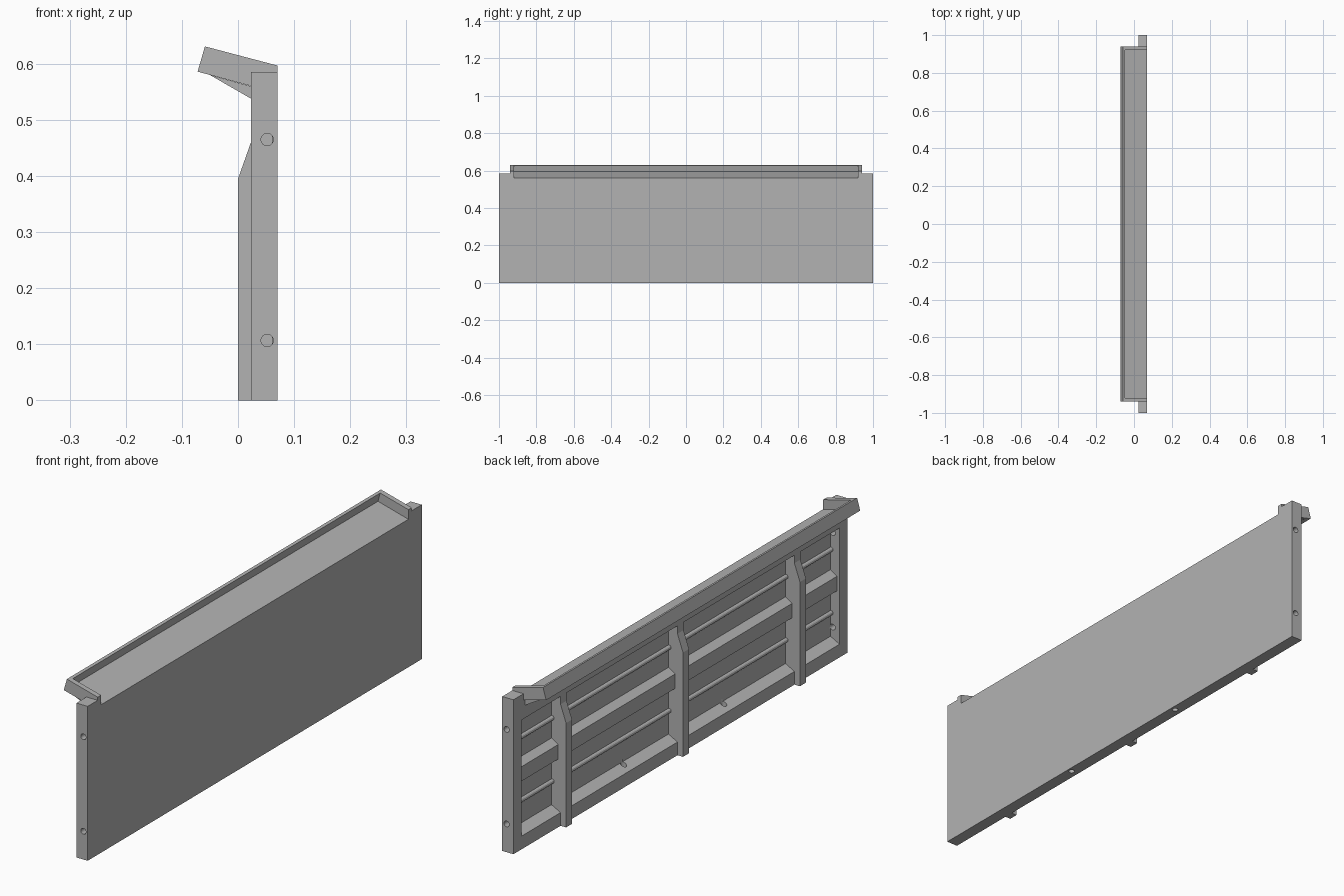
import bpy, bmesh
from mathutils import Matrix, Vector

cube = bpy.data.objects.get("Cube")
if cube:
    bpy.data.objects.remove(cube, do_unlink=True)

grey = bpy.data.materials.new("plain grey")
grey.use_nodes = True
GREY = (0.45, 0.45, 0.45, 1)
grey.diffuse_color = GREY
grey.node_tree.nodes["Principled BSDF"].inputs["Base Color"].default_value = GREY


def finish(name, bm):
    bmesh.ops.recalc_face_normals(bm, faces=bm.faces)
    mesh = bpy.data.meshes.new(name)
    bm.to_mesh(mesh)
    bm.free()
    mesh.materials.append(grey)
    obj = bpy.data.objects.new(name, mesh)
    bpy.context.collection.objects.link(obj)
    return obj


def extrude(name, profile, y0, y1):
    """Sweep an (x, z) profile along y."""
    bm = bmesh.new()
    face = bm.faces.new([bm.verts.new((x, y0, z)) for x, z in profile])
    out = bmesh.ops.extrude_face_region(bm, geom=[face])
    verts = [v for v in out["geom"] if isinstance(v, bmesh.types.BMVert)]
    bmesh.ops.translate(bm, verts=verts, vec=(0, y1 - y0, 0))
    return finish(name, bm)


def cylinder(name, centre, radius, length, axis, sides=24):
    bm = bmesh.new()
    turn = Vector((0, 0, 1)).rotation_difference(Vector(axis)).to_matrix().to_4x4()
    bmesh.ops.create_cone(bm, cap_ends=True, segments=sides, radius1=radius,
                          radius2=radius, depth=length,
                          matrix=Matrix.Translation(centre) @ turn)
    return finish(name, bm)


def cut(obj, cutters):
    """Subtract every cutter from the object and bake the result."""
    for cutter in cutters:
        mod = obj.modifiers.new("cut", 'BOOLEAN')
        mod.operation = 'DIFFERENCE'
        mod.solver = 'EXACT'
        mod.object = cutter
    bpy.context.view_layer.update()
    graph = bpy.context.evaluated_depsgraph_get()
    baked = bpy.data.meshes.new_from_object(obj.evaluated_get(graph))
    obj.modifiers.clear()
    obj.data = baked


BACK, FRONT, FLOOR = 0.023, 0.07, 0.061
INNER = 0.952   # half length of the recess

# Cutters: recess, tray interior and peg holes
recess = extrude("recess_cutter", [(-0.05, 0.05), (BACK, 0.05), (FLOOR, 0.07),
                                   (FLOOR, 0.49), (-0.05, 0.49)], -INNER, INNER)
hollow = extrude("tray_cutter", [(-0.0573, 0.5945), (-0.0443, 0.643),
                                 (0.12, 0.643), (0.12, 0.547)], -0.92, 0.92)
holes = []
for side in (-1, 1):
    for z in (0.107, 0.465):
        holes.append(cylinder("end_hole_cutter", (0.052, side * 0.99, z),
                              0.011, 0.09, (0, 1, 0)))
    holes.append(cylinder("bottom_hole_cutter", (0.052, side * 0.3, 0.03),
                          0.011, 0.1, (0, 0, 1)))

# Main panel with framed recess
panel = extrude("wall_panel", [(BACK, 0), (FRONT, 0), (FRONT, 0.585), (BACK, 0.585)], -1, 1)
cut(panel, [recess, hollow] + holes)

# Sloping open tray along the top
tray = extrude("top_tray", [(FRONT, 0.597), (-0.059, 0.631), (-0.072, 0.586),
                            (FRONT, 0.548)], -0.94, 0.94)
cut(tray, [hollow])

for cutter in [recess, hollow] + holes:
    bpy.data.objects.remove(cutter, do_unlink=True)

# Wedge that supports the tray
extrude("tray_support", [(-0.05, 0.58), (0.03, 0.558), (0.03, 0.534), (BACK, 0.538)],
        -0.93, 0.93)

# Upright ribs with a tapered top
for name, y in (("rear_rib", 0.7), ("middle_rib", 0), ("front_rib", -0.7)):
    extrude(name, [(0, 0), (0, 0.395), (BACK, 0.46), (BACK, 0.492), (0.065, 0.492),
                   (0.065, 0.03), (BACK + 0.002, 0.0)], y - 0.018, y + 0.018)

# Horizontal middle rail and two slim stiffeners
extrude("middle_rail", [(0.033, 0.25), (0.033, 0.305), (0.065, 0.325), (0.065, 0.235)],
        -INNER, INNER)
for name, z in (("lower_stiffener", 0.16), ("upper_stiffener", 0.40)):
    cylinder(name, (0.058, 0, z), 0.0085, 2 * INNER, (0, 1, 0), 12)
